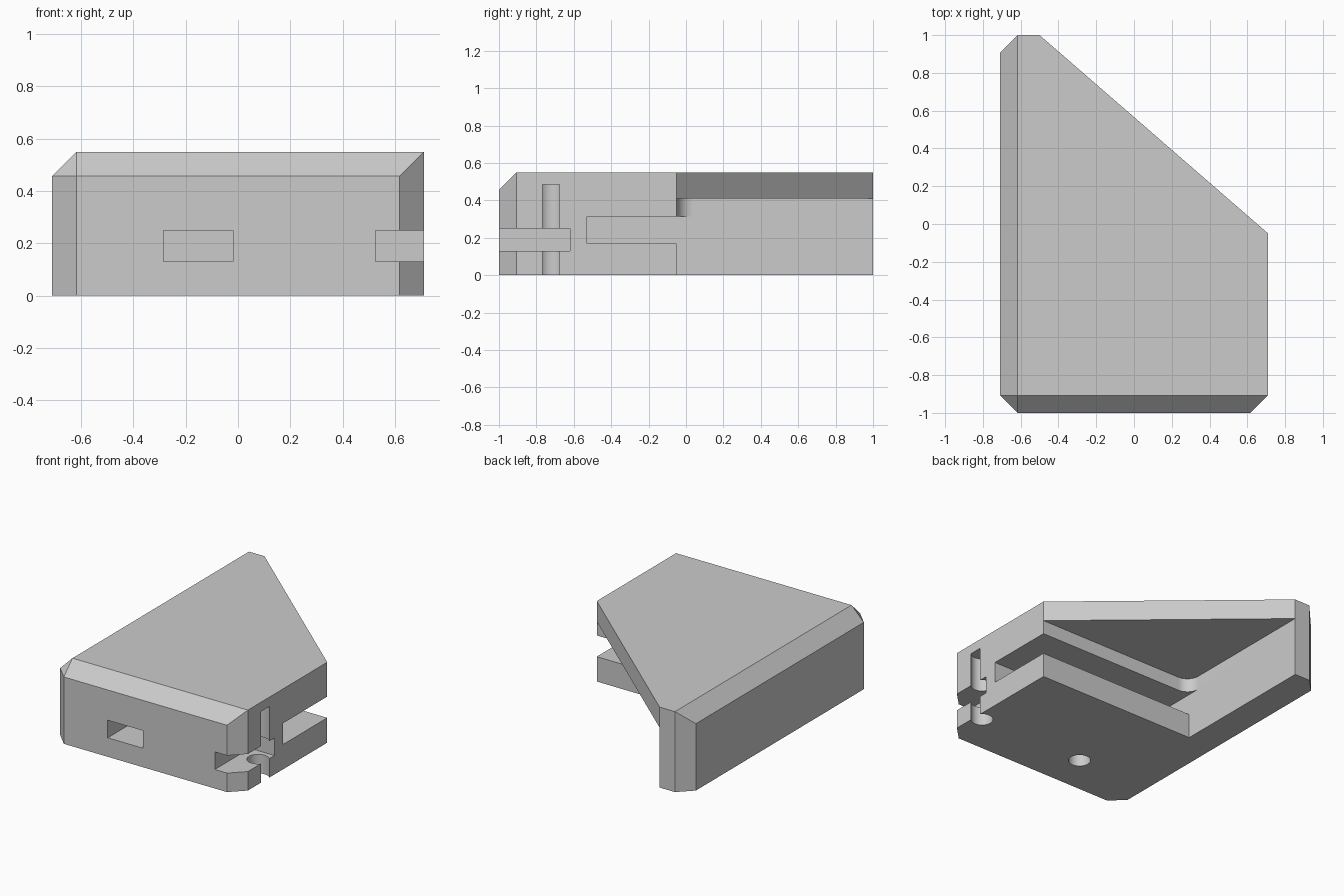
import bpy, bmesh, math

if "Cube" in bpy.data.objects:
    bpy.data.objects.remove(bpy.data.objects["Cube"])

W, L, H, C = 0.71, 1.0, 0.55, 0.093   # half width, half length, height, chamfer
WALL, STEP = -0.5, -0.05              # inner faces of the side wall and front block
HOLE_Y, HOLE_R = -0.722, 0.07

grey = bpy.data.materials.new("grey plastic")
grey.use_nodes = True
colour = (0.6, 0.6, 0.6, 1)
grey.diffuse_color = colour
grey.node_tree.nodes["Principled BSDF"].inputs["Base Color"].default_value = colour


def make_object(name, bm):
    bmesh.ops.recalc_face_normals(bm, faces=bm.faces)
    mesh = bpy.data.meshes.new(name)
    bm.to_mesh(mesh)
    bm.free()
    mesh.materials.append(grey)
    obj = bpy.data.objects.new(name, mesh)
    bpy.context.collection.objects.link(obj)
    return obj


def prism(name, outline, z0, z1):
    bm = bmesh.new()
    face = bm.faces.new([bm.verts.new((x, y, z0)) for x, y in outline])
    top = bmesh.ops.extrude_face_region(bm, geom=[face])["geom"]
    bmesh.ops.translate(bm, vec=(0, 0, z1 - z0),
                        verts=[v for v in top if isinstance(v, bmesh.types.BMVert)])
    return make_object(name, bm)


def box(name, x0, x1, y0, y1, z0, z1):
    return prism(name, [(x0, y0), (x1, y0), (x1, y1), (x0, y1)], z0, z1)


def arc(cx, cy, r, start, end, n):
    angles = [math.radians(start + (end - start) * i / n) for i in range(n + 1)]
    return [(cx + r * math.cos(a), cy + r * math.sin(a)) for a in angles]


# Chamfered solid block with a diagonal back edge
xi, yi = W - C, L - C
corners = [(-W, -yi), (-xi, -L), (xi, -L), (W, -yi), (W, STEP), (WALL, L), (-xi, L), (-W, yi)]
top = [(-xi, -yi), (W, -yi), (W, STEP), (WALL, L), (-xi, L)]
shoulder = [(-W, -yi), (-xi, -L), (xi, -L), (-W, yi)]
bm = bmesh.new()
for layer, z in ((corners, 0), (top, H), (shoulder, H - C)):
    for x, y in layer:
        bm.verts.new((x, y, z))
bmesh.ops.convex_hull(bm, input=bm.verts)
bmesh.ops.dissolve_limit(bm, angle_limit=0.01, verts=bm.verts, edges=bm.edges)
body = make_object("corner_bracket", bm)

# Recess under the top plate, rounded in the inner corner above the slot
FAR, R = 1.3, 0.09
fillet = arc(WALL + R, STEP + R, R, 180, 270, 12)
cutters = [
    prism("recess_upper", fillet + [(FAR, STEP), (FAR, FAR), (WALL, FAR)], 0.3, 0.41),
    box("recess_lower", WALL, FAR, STEP, FAR, -0.1, 0.315),
    box("panel_slot", WALL, FAR, -0.53, 0.1, 0.17, 0.315),
]

# Screw holes from below, each with a nut pocket from the front
for name, x, pocket_end in (("middle", -0.1525, -0.02), ("corner", 0.6575, FAR)):
    circle = arc(x, HOLE_Y, HOLE_R, 0, 360, 32)[:-1]
    cutters.append(prism(name + "_screw_hole", circle, -0.1, 0.485))
    cutters.append(box(name + "_nut_pocket", x - 0.1325, pocket_end, -1.2, -0.62, 0.13, 0.25))

for cutter in cutters:
    mod = body.modifiers.new(cutter.name, "BOOLEAN")
    mod.operation = "DIFFERENCE"
    mod.solver = "EXACT"
    mod.object = cutter

# Apply the cuts and discard the cutters
bpy.context.view_layer.objects.active = body
body.select_set(True)
for mod in list(body.modifiers):
    bpy.ops.object.modifier_apply(modifier=mod.name)
for cutter in cutters:
    bpy.data.objects.remove(cutter)
bpy.ops.object.shade_smooth_by_angle(angle=math.radians(30))
